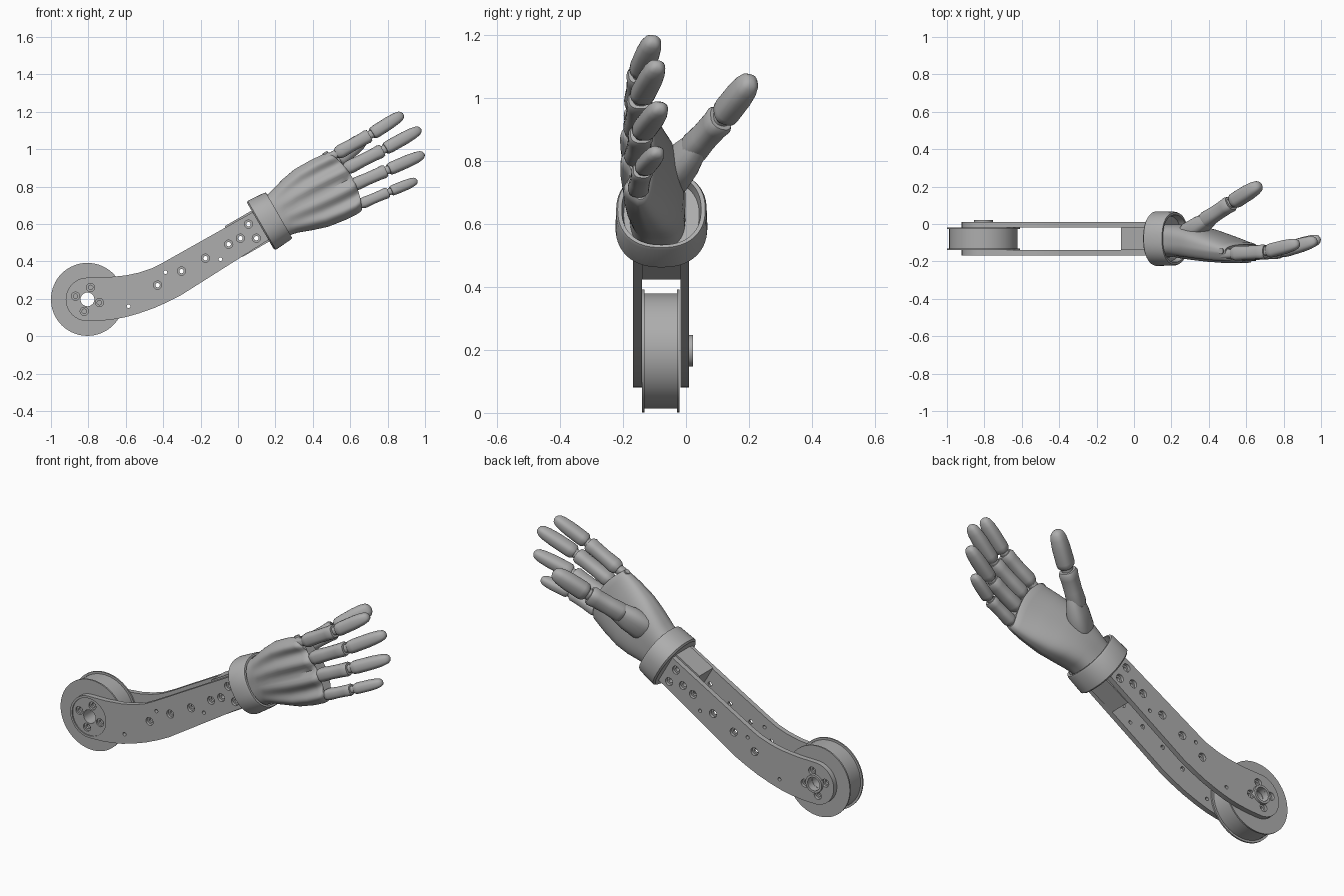
import bpy, bmesh, math
from mathutils import Vector

cube = bpy.data.objects.get("Cube")
if cube:
    bpy.data.objects.remove(cube, do_unlink=True)

grey = bpy.data.materials.new("plain grey")
grey.use_nodes = True
grey.diffuse_color = (0.42, 0.42, 0.42, 1)
grey.node_tree.nodes["Principled BSDF"].inputs["Base Color"].default_value = grey.diffuse_color

# The forearm end, collar and hand share a frame tilted 30 degrees
TILT = math.radians(30)
U = Vector((math.cos(TILT), 0, math.sin(TILT)))
V = Vector((-math.sin(TILT), 0, math.cos(TILT)))
WRIST = Vector((0.172, 0, 0.619))
HUB = (-0.805, 0.197)


def tilted(u, v, y):
    return WRIST + U * u + V * v + Vector((0, y, 0))


def finish(name, bm, angle=35):
    bmesh.ops.recalc_face_normals(bm, faces=bm.faces)
    mesh = bpy.data.meshes.new(name)
    bm.to_mesh(mesh)
    bm.free()
    mesh.materials.append(grey)
    obj = bpy.data.objects.new(name, mesh)
    bpy.context.collection.objects.link(obj)
    shade(obj, angle)
    return obj


def shade(obj, angle=35):
    obj.data.shade_smooth()
    obj.data.set_sharp_from_angle(angle=math.radians(angle))


def loft(bm, rings, closed=False):
    rows = [[bm.verts.new(p) for p in ring] for ring in rings]
    pairs = list(zip(rows, rows[1:]))
    if closed:
        pairs.append((rows[-1], rows[0]))
    else:
        bm.faces.new(rows[0])
        bm.faces.new(rows[-1])
    for a, b in pairs:
        for i in range(len(a)):
            j = (i + 1) % len(a)
            bm.faces.new((a[i], a[j], b[j], b[i]))


def oval(n, power):
    """Unit superellipse points."""
    pts = []
    for i in range(n):
        c, s = math.cos(math.tau * i / n), math.sin(math.tau * i / n)
        pts.append((math.copysign(abs(c) ** (2 / power), c),
                    math.copysign(abs(s) ** (2 / power), s)))
    return pts


def lathe(bm, x, z, profile, n=32, closed=False):
    """Turn (radius, y) points about an axis along y."""
    loft(bm, [[(x + r * c, y, z + r * s) for c, s in oval(n, 2)]
              for r, y in profile], closed)


def cut(obj, cutter):
    mod = obj.modifiers.new("cut", "BOOLEAN")
    mod.operation, mod.solver, mod.object = "DIFFERENCE", "EXACT", cutter
    bpy.context.view_layer.objects.active = obj
    bpy.ops.object.modifier_apply(modifier=mod.name)
    bpy.data.objects.remove(cutter, do_unlink=True)
    shade(obj)


# Grooved elbow wheel with a bored centre
bm = bmesh.new()
lathe(bm, *HUB, [(0.037, -0.14), (0.195, -0.14), (0.195, -0.132), (0.183, -0.132),
                 (0.183, -0.028), (0.195, -0.028), (0.195, -0.02), (0.037, -0.02)], 64, True)
finish("elbow_wheel", bm)
bm = bmesh.new()
lathe(bm, *HUB, [(0.037, 0.004), (0.05, 0.004), (0.05, 0.022), (0.037, 0.022)], 40, True)
finish("hub_boss", bm)

# Arm side plates
big_holes = [(-0.43, 0.273), (-0.302, 0.348), (-0.174, 0.417), (-0.05, 0.492),
             (0.013, 0.524), (0.056, 0.599), (0.098, 0.524)]
pin_holes = [(-0.388, 0.342), (-0.585, 0.16), (-0.094, 0.412)]
for k in range(4):
    a = math.radians(75 + 90 * k)
    big_holes.append((HUB[0] + 0.066 * math.cos(a), HUB[1] + 0.066 * math.sin(a)))

outline = [(HUB[0] + 0.116 * math.cos(math.radians(a)), HUB[1] + 0.116 * math.sin(math.radians(a)))
           for a in range(90, 275, 6)]
outline += [(-0.73, 0.083), (-0.66, 0.091), (-0.6, 0.102), (-0.53, 0.122), (-0.45, 0.15),
            (-0.38, 0.181), (-0.31, 0.216)]
outline += [(p.x, p.z) for p in (tilted(-0.05, -0.085, 0), tilted(-0.05, 0.085, 0))]
outline += [(-0.4, 0.394), (-0.46, 0.363), (-0.53, 0.34), (-0.6, 0.325), (-0.7, 0.315)]

for name, outer, inner in (("front_plate", -0.168, -0.14), ("back_plate", 0.01, -0.018)):
    bm = bmesh.new()
    loft(bm, [[(x, y, z) for x, z in outline] for y in (outer, inner)])
    plate = finish(name, bm)
    way = 1 if inner > outer else -1
    if name == "front_plate":
        bm = bmesh.new()
        lathe(bm, *HUB, [(0.104, outer - 0.02), (0.104, outer + 0.006)], 48)
        cut(plate, finish("recess_cutter", bm))
    bm = bmesh.new()
    step = outer + way * 0.016
    for x, z in big_holes:
        lathe(bm, x, z, [(0.022, outer - way * 0.02), (0.022, step),
                         (0.012, step), (0.012, inner + way * 0.01)], 20)
    for x, z in pin_holes:
        lathe(bm, x, z, [(0.01, outer - way * 0.02), (0.01, inner + way * 0.01)], 12)
    lathe(bm, *HUB, [(0.037, outer - way * 0.02), (0.037, inner + way * 0.01)], 32)
    cut(plate, finish("hole_cutter", bm))

# Spacer block between the plates
bm = bmesh.new()
loft(bm, [[tilted(u, v, y) for v, y in ((-0.095, -0.14), (0.095, -0.14), (0.095, -0.018), (-0.095, -0.018))]
          for u in (-0.225, -0.03)])
block = finish("spacer_block", bm)
bm = bmesh.new()
for x, z in big_holes[3:7]:
    lathe(bm, x, z, [(0.012, -0.2), (0.012, 0.05)], 16)
cut(block, finish("block_cutter", bm))

# Wrist collar: u, half height, half depth
bm = bmesh.new()
loft(bm, [[tilted(u, v * hv, -0.078 + y * hy) for v, y in oval(56, 2.3)] for u, hv, hy in
          ((-0.06, 0.142, 0.137), (-0.052, 0.151, 0.146), (0.045, 0.144, 0.144),
           (0.055, 0.14, 0.139), (0.055, 0.13, 0.126), (0.02, 0.125, 0.12))])
finish("wrist_collar", bm)

# Palm: u, centre v, half width, centre y, half depth, tendon ridge height
stations = [(0.0, 0.0, 0.118, -0.09, 0.088, 0.0), (0.07, 0.003, 0.127, -0.09, 0.088, 0.0),
            (0.1, 0.003, 0.135, -0.092, 0.09, 0.002), (0.17, 0.0, 0.158, -0.098, 0.09, 0.005),
            (0.25, -0.006, 0.178, -0.112, 0.082, 0.008), (0.35, -0.014, 0.185, -0.132, 0.066, 0.011),
            (0.42, -0.019, 0.184, -0.145, 0.052, 0.013), (0.445, -0.019, 0.182, -0.147, 0.047, 0.013),
            (0.455, -0.019, 0.175, -0.147, 0.038, 0.01)]
rings = []
for u, cv, hv, cy, hy, ridge in stations:
    ring = []
    for v, y in oval(112, 2.8):
        wave = ridge * math.cos(math.tau * (v - 0.28) / 0.53) if y < 0 else 0
        bulge = 0.04 * (1 - v * v) * u / 0.455
        ring.append(tilted(u + bulge, cv + v * hv, cy + y * hy - wave * min(1, -2 * y)))
    rings.append(ring)
bm = bmesh.new()
loft(bm, rings)
finish("palm", bm, 45)


def limb(name, a, b, side, width, depth, profile):
    """Rounded finger part from a to b; profile is (fraction, scale)."""
    a, b = Vector(a), Vector(b)
    axis = (b - a).normalized()
    side = (side - axis * side.dot(axis)).normalized()
    up = axis.cross(side)
    body = bmesh.new()
    loft(body, [[a.lerp(b, t) + side * (c * width * s) + up * (d * depth * s)
                 for c, d in oval(24, 2.6)] for t, s in profile])
    return finish(name, body, 50)


KNUCKLE = [(0, 0.7), (0.06, 0.9), (0.15, 1), (0.45, 0.92), (0.8, 0.94), (0.93, 1), (1, 0.85)]
TIP = [(0, 0.75), (0.05, 0.95), (0.15, 1), (0.55, 0.98), (0.78, 0.88), (0.91, 0.72), (0.97, 0.5), (1, 0.2)]
LINK = [(0, 1), (1, 1)]


def digit(name, base, mid, tip, side, width, depth):
    base, mid, tip = Vector(base), Vector(mid), Vector(tip)
    d1, d2 = (mid - base).normalized(), (tip - mid).normalized()
    limb(name + "_lower", base, mid - d1 * 0.008, side, width, depth, KNUCKLE)
    limb(name + "_upper", mid + d2 * 0.008, tip, side, width * 0.95, depth * 0.95, TIP)
    limb(name + "_joint", mid - d1 * 0.04, mid + d2 * 0.04, side, width * 0.6, depth * 0.6, LINK)
    limb(name + "_root", base - d1 * 0.06, base + d1 * 0.04, side, width * 0.62, depth * 0.62, LINK)


# Four fingers, curling slightly toward the back
digit("index_finger", (0.525, -0.158, 0.975), (0.71, -0.148, 1.078), (0.882, -0.102, 1.188), V, 0.037, 0.04)
digit("middle_finger", (0.572, -0.16, 0.892), (0.78, -0.146, 0.998), (0.977, -0.088, 1.108), V, 0.037, 0.041)
digit("ring_finger", (0.61, -0.158, 0.805), (0.798, -0.142, 0.888), (0.995, -0.078, 0.974), V, 0.036, 0.04)
digit("little_finger", (0.652, -0.153, 0.705), (0.81, -0.138, 0.773), (0.957, -0.087, 0.833), V, 0.03, 0.034)

# Thumb with its mound on the palm
limb("thumb_mound", (0.25, -0.075, 0.715), (0.43, 0.045, 0.865), V, 0.072, 0.052,
     [(0, 0.5), (0.12, 0.8), (0.3, 1), (0.6, 0.92), (0.85, 0.72), (1, 0.5)])
digit("thumb", (0.37, 0.012, 0.826), (0.525, 0.115, 0.94), (0.675, 0.21, 1.06), V, 0.05, 0.044)

# Hinge pin at the index knuckle
bm = bmesh.new()
loft(bm, [[tilted(0.435 + 0.015 * c, v, -0.145 + 0.015 * s) for c, s in oval(16, 2)]
          for v in (0.12, 0.17)])
finish("knuckle_pin", bm)
